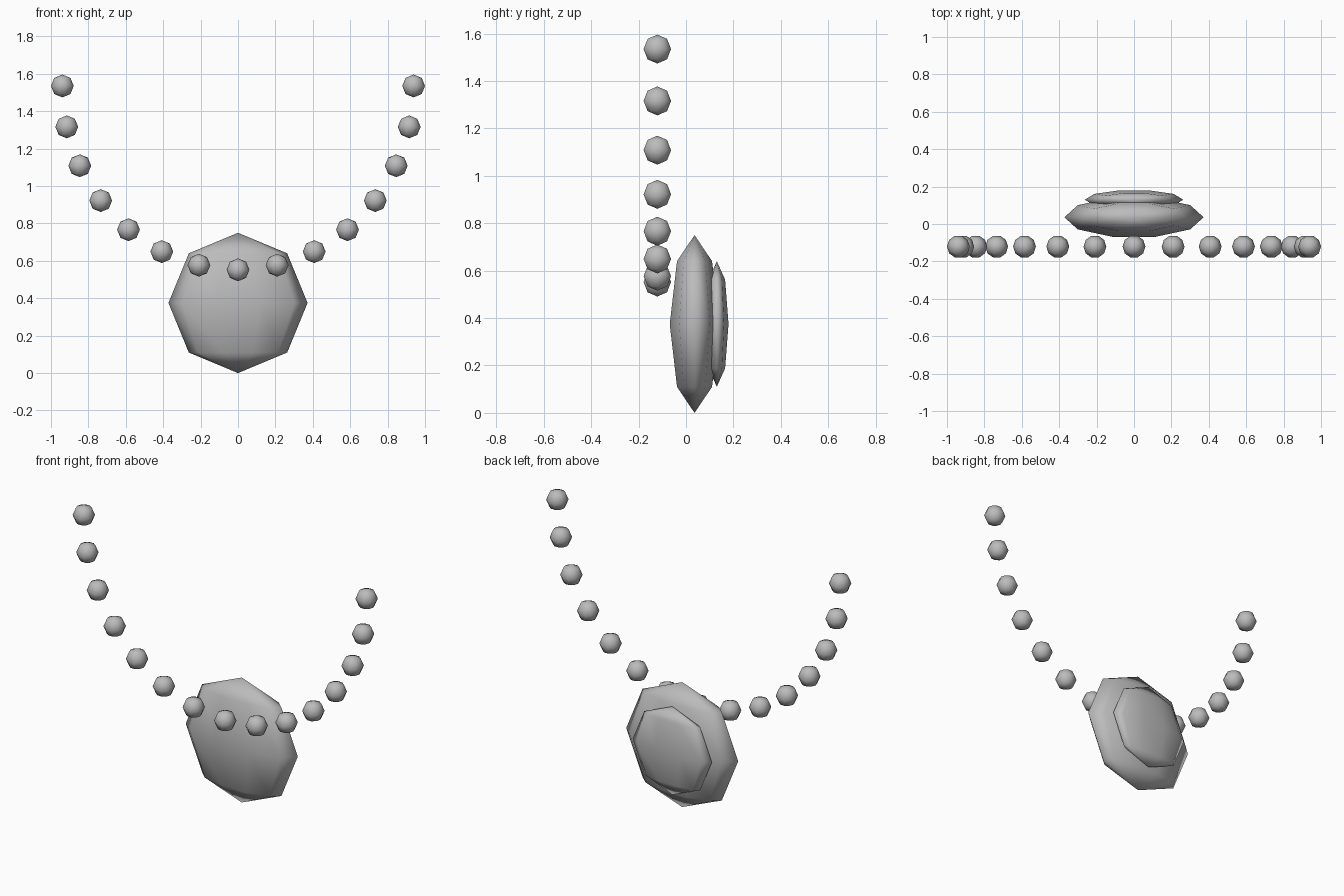
import bpy, bmesh, math

if "Cube" in bpy.data.objects:
    bpy.data.objects.remove(bpy.data.objects["Cube"])

SIDES, BANDS = 10, 4

metal = bpy.data.materials.new("grey metal")
metal.diffuse_color = (0.5, 0.5, 0.5, 1)
metal.use_nodes = True
metal.node_tree.nodes["Principled BSDF"].inputs["Base Color"].default_value = metal.diffuse_color


def ellipsoid(name, centre, radii):
    """Low-poly ellipsoid with upright poles and corners on the x axis."""
    bm = bmesh.new()
    rings = []
    for b in range(1, BANDS):
        p = math.pi * b / BANDS
        rings.append([bm.verts.new((radii[0] * math.sin(p) * math.cos(2 * math.pi * s / SIDES),
                                    radii[1] * math.sin(p) * math.sin(2 * math.pi * s / SIDES),
                                    radii[2] * math.cos(p))) for s in range(SIDES)])
    top = bm.verts.new((0, 0, radii[2]))
    bottom = bm.verts.new((0, 0, -radii[2]))
    for s in range(SIDES):
        n = (s + 1) % SIDES
        bm.faces.new((top, rings[0][s], rings[0][n]))
        bm.faces.new((bottom, rings[-1][n], rings[-1][s]))
        for a, b in zip(rings, rings[1:]):
            bm.faces.new((a[s], b[s], b[n], a[n]))
    for f in bm.faces:
        f.smooth = True
    bmesh.ops.recalc_face_normals(bm, faces=bm.faces)
    mesh = bpy.data.meshes.new(name)
    bm.to_mesh(mesh)
    bm.free()
    mesh.materials.append(metal)
    ob = bpy.data.objects.new(name, mesh)
    ob.location = centre
    bpy.context.collection.objects.link(ob)
    return ob


# Pendant and the smaller plate on its back
ellipsoid("pendant", (0, 0.036, 0.375), (0.372, 0.11, 0.375))
ellipsoid("back_plate", (0, 0.13, 0.375), (0.263, 0.052, 0.265))

# Beads hanging along half an ellipse
COUNT = 15
for i in range(COUNT):
    t = math.pi * i / (COUNT - 1)
    ellipsoid(f"bead_{i + 1}",
              (-0.939 * math.cos(t), -0.121, 1.535 - 0.983 * math.sin(t)),
              (0.061, 0.061, 0.061))
